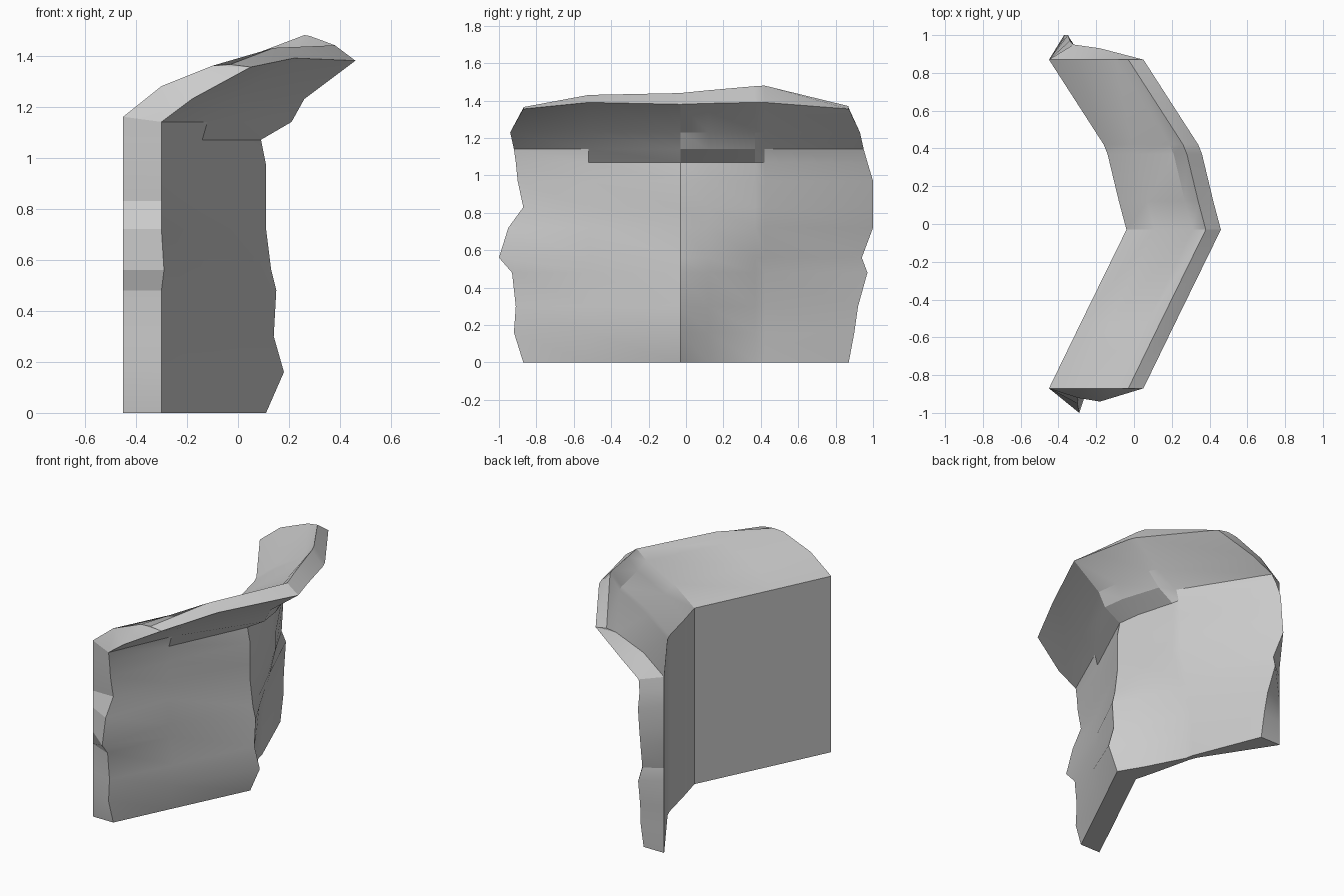
import bpy, bmesh, math

if "Cube" in bpy.data.objects:
    bpy.data.objects.remove(bpy.data.objects["Cube"])

# Stations along the bent cliff: y position and x of the flat back face
YS = [-0.87, -0.52, -0.03, 0.12, 0.37, 0.42, 0.87]
BACK = [-0.45, -0.28, -0.04, -0.08, -0.14, -0.16, -0.45]

# Rock rows from the overhang down to the ground:
# height, depth from the back at each station, y of both bulging ends
ROWS = [
    (1.23, (.27, .26, .30, .32, .33, .32, .27), -.94, .93),
    (1.14, (.15, .16, .25, .27, .25, .17, .13), -.92, .95),
    (1.07, (.15, .14, .13, .15, .14, .15, .11), -.91, .97),
    (0.97, (.15, .14, .15, .15, .14, .14, .10), -.90, 1.0),
    (0.83, (.15, .14, .15, .15, .14, .14, .09), -.87, 1.0),
    (0.72, (.15, .14, .15, .15, .14, .14, .08), -.95, 1.0),
    (0.56, (.16, .15, .17, .15, .10, .10, .11), -1.0, .94),
    (0.48, (.15, .15, .19, .15, .08, .08, .12), -.93, .97),
    (0.30, (.15, .18, .18, .13, .05, .05, .14), -.91, .92),
    (0.16, (.15, .16, .22, .11, .04, .04, .15), -.92, .90),
    (0.00, (.15, .15, .15, .10, .03, .04, .15), -.87, .87),
]
RIDGE = [1.365, 1.43, 1.44, 1.455, 1.477, 1.48, 1.37]
SHOULDER = [1.36, 1.37, 1.38, 1.38, 1.39, 1.39, 1.36]
LIP = [1.355, 1.39, 1.38, 1.385, 1.39, 1.39, 1.355]
LOW = len(ROWS) - 2          # rows that have a matching point on the back


def section(i):
    """Closed cross-section of the cliff at station i."""
    x, y = BACK[i], YS[i]
    pts = [(x, y, row[0]) for row in reversed(ROWS[2:])]
    pts += [(x, y, 1.16), (x + .15, y, 1.28), (x + .35, y, SHOULDER[i]),
            (x + .42, y, RIDGE[i]), (x + .50, y, LIP[i])]
    for z, depth, low, high in ROWS:
        yy = low if i == 0 else high if i == len(YS) - 1 else y
        pts.append((x + depth[i], yy, z))
    return pts


def cap(bm, r):
    """Bridge the straight rear edge to the bulging rock edge."""
    n, top = len(r), LOW
    for k in range(LOW):
        bm.faces.new((r[k], r[k + 1], r[n - 2 - k], r[n - 1 - k]))
    under = top + 5
    for tri in ((top, top + 1, under + 1), (top + 1, under, under + 1),
                (top + 1, top + 2, under), (top + 2, top + 4, under),
                (top + 2, top + 3, top + 4)):
        bm.faces.new([r[k] for k in tri])


# Overhanging cliff wall: loft the sections and close both ends
bm = bmesh.new()
rings = [[bm.verts.new(p) for p in section(i)] for i in range(len(YS))]
n = len(rings[0])
for a, b in zip(rings, rings[1:]):
    for k in range(n):
        m = (k + 1) % n
        bm.faces.new((a[k], a[m], b[m], b[k]))
cap(bm, rings[0])
cap(bm, rings[-1])
bmesh.ops.recalc_face_normals(bm, faces=bm.faces)
mesh = bpy.data.meshes.new("cliff_wall")
bm.to_mesh(mesh)
bm.free()
cliff = bpy.data.objects.new("cliff_wall", mesh)
bpy.context.collection.objects.link(cliff)

# Soft shading on gentle bends, crisp rock edges elsewhere
bpy.context.view_layer.objects.active = cliff
cliff.select_set(True)
bpy.ops.object.shade_smooth_by_angle(angle=math.radians(20))
